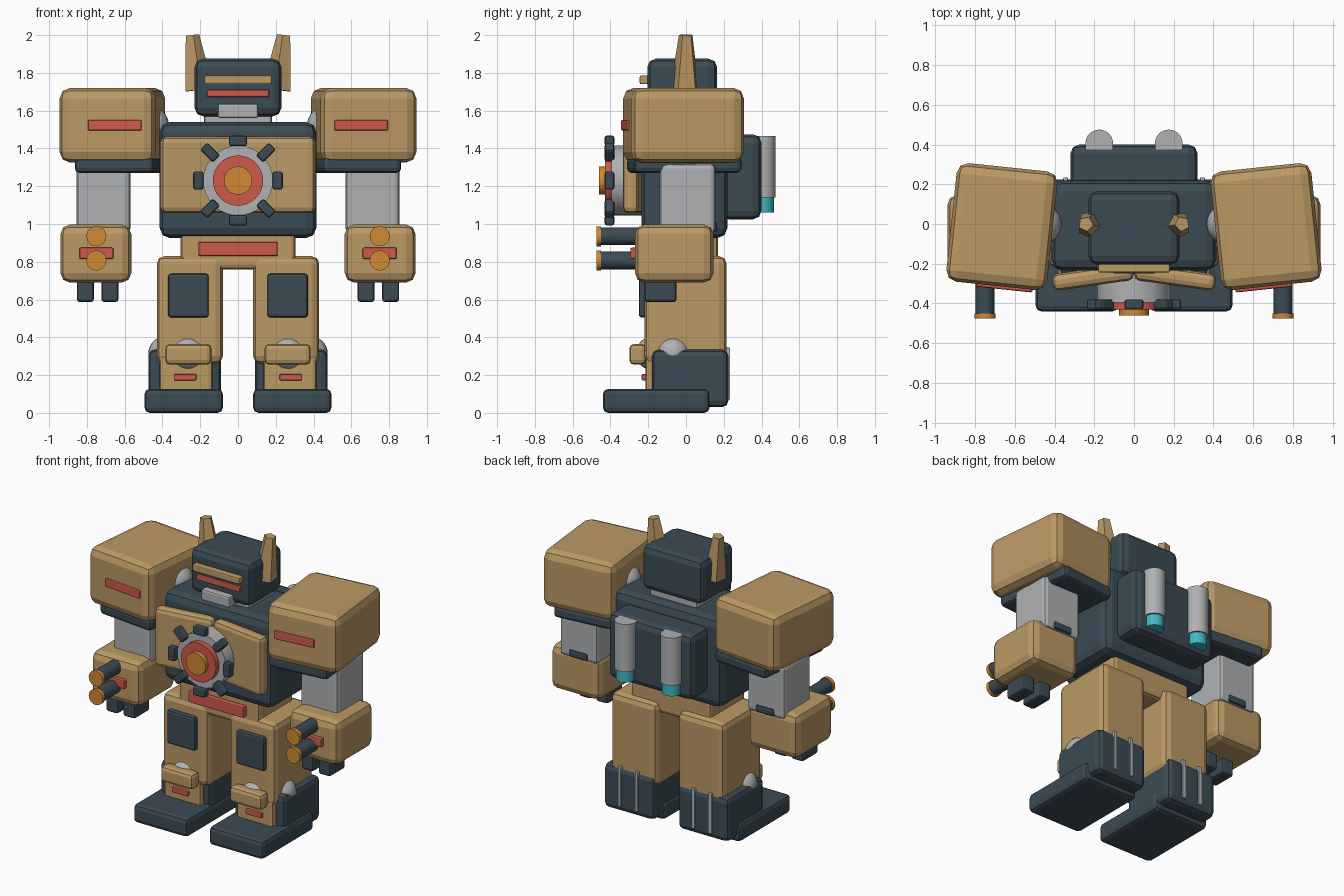
import bpy, bmesh, math
from mathutils import Matrix, Vector

cube = bpy.data.objects.get("Cube")
if cube:
    bpy.data.objects.remove(cube, do_unlink=True)


def material(name, rgb):
    m = bpy.data.materials.new(name)
    m.use_nodes = True
    m.diffuse_color = (*rgb, 1)
    m.node_tree.nodes["Principled BSDF"].inputs["Base Color"].default_value = (*rgb, 1)
    return m


TAN = material("tan armour", (0.50, 0.32, 0.13))
DARK = material("dark slate", (0.045, 0.07, 0.09))
GREY = material("light grey", (0.43, 0.44, 0.45))
RED = material("red trim", (0.62, 0.10, 0.07))
ORANGE = material("orange core", (0.63, 0.25, 0.035))
CYAN = material("cyan glow", (0.05, 0.48, 0.56))


def finish(name, bm, mat, loc, rot=(0, 0, 0), smooth=False):
    me = bpy.data.meshes.new(name)
    bm.to_mesh(me)
    bm.free()
    me.materials.append(mat)
    ob = bpy.data.objects.new(name, me)
    ob.location = loc
    ob.rotation_euler = rot
    bpy.context.collection.objects.link(ob)
    if smooth:
        bpy.ops.object.select_all(action='DESELECT')
        ob.select_set(True)
        bpy.context.view_layer.objects.active = ob
        bpy.ops.object.shade_smooth_by_angle(angle=math.radians(40))
    return ob


def box(name, mat, loc, size, bevel=0.02, rot=(0, 0, 0)):
    """Bevelled block given by its centre and full size."""
    bm = bmesh.new()
    bmesh.ops.create_cube(bm, size=1, matrix=Matrix.Diagonal((*size, 1)))
    bmesh.ops.bevel(bm, geom=bm.edges[:], offset=bevel, segments=2,
                    profile=0.5, affect='EDGES', clamp_overlap=True)
    return finish(name, bm, mat, loc, rot)


def span(name, mat, x, y, z, bevel=0.02):
    """Bevelled block given by its ranges along each axis."""
    loc = [(a + b) / 2 for a, b in (x, y, z)]
    size = [abs(b - a) for a, b in (x, y, z)]
    return box(name, mat, loc, size, bevel)


def rod(name, mat, start, end, r1, r2=None, sides=32):
    """Round or faceted rod between two points."""
    a, b = Vector(start), Vector(end)
    bm = bmesh.new()
    bmesh.ops.create_cone(bm, cap_ends=True, segments=sides, radius1=r1,
                          radius2=r1 if r2 is None else r2, depth=(b - a).length)
    rot = (b - a).to_track_quat('Z', 'Y').to_euler()
    return finish(name, bm, mat, (a + b) / 2, rot, sides > 8)


def ball(name, mat, loc, r):
    bm = bmesh.new()
    bmesh.ops.create_uvsphere(bm, u_segments=24, v_segments=14, radius=r)
    return finish(name, bm, mat, loc, smooth=True)


def centred(half):
    return (-half, half)


# Head
span("head", DARK, centred(0.23), (-0.205, 0.165), (1.57, 1.875), 0.045)
span("brow", TAN, centred(0.18), (-0.245, -0.18), (1.74, 1.785), 0.008)
span("visor", RED, centred(0.165), (-0.22, -0.18), (1.672, 1.71), 0.008)
span("chin", GREY, centred(0.107), (-0.25, -0.12), (1.56, 1.637), 0.012)
span("neck", GREY, centred(0.18), centred(0.14), (1.48, 1.61), 0.015)

# Torso and pelvis
span("torso", DARK, centred(0.415), (-0.235, 0.22), (0.925, 1.54), 0.055)
span("pelvis", TAN, centred(0.305), (-0.21, 0.17), (0.76, 0.96), 0.025)
span("belt_plate", RED, centred(0.21), (-0.245, -0.19), (0.83, 0.905), 0.008)

# Chest core with its ring of lugs
CORE = 1.23
for name, mat, front, radius in (("core_ring", GREY, -0.395, 0.185),
                                 ("core_band", RED, -0.43, 0.133),
                                 ("core_centre", ORANGE, -0.46, 0.075)):
    rod(name, mat, (0, -0.22, CORE), (0, front, CORE), radius)
for i in range(8):
    a = i * math.pi / 4
    long_x = 0.055 if i % 4 == 0 else 0.095
    size = (long_x, 0.052, 0.15 - long_x) if i % 2 == 0 else (0.095, 0.052, 0.055)
    box(f"core_lug_{i + 1}", DARK,
        (0.21 * math.cos(a), -0.405, CORE + 0.21 * math.sin(a)), size, 0.012,
        (0, 0 if i % 2 == 0 else -a, 0))

# Backpack
span("backpack", DARK, centred(0.32), (0.18, 0.40), (1.025, 1.475), 0.045)

for s, side in ((1, "left"), (-1, "right")):
    def xs(inner, outer):
        return (s * inner, s * outer)

    # Ear, chest plate and thruster
    rod(f"{side}_ear", TAN, (s * 0.208, -0.005, 1.71), (s * 0.243, 0, 2.0),
        0.08, 0.038, sides=5)
    box(f"{side}_chest_plate", TAN, (s * 0.207, -0.267, 1.26), (0.41, 0.085, 0.405),
        0.03, (0, 0, -s * math.radians(8)))
    rod(f"{side}_thruster", GREY, (s * 0.175, 0.405, 1.14), (s * 0.175, 0.405, 1.467), 0.07)
    rod(f"{side}_thruster_glow", CYAN, (s * 0.175, 0.405, 1.062),
        (s * 0.175, 0.405, 1.16), 0.06)

    # Shoulder
    turn = (0, 0, s * math.radians(6))
    ball(f"{side}_shoulder_joint", GREY, (s * 0.47, 0, 1.52), 0.105)
    box(f"{side}_shoulder_pad", TAN, (s * 0.665, -0.013, 1.523),
        (0.51, 0.60, 0.395), 0.055, turn)
    box(f"{side}_shoulder_stripe", RED, (s * 0.652, -0.315, 1.523),
        (0.285, 0.03, 0.057), 0.008, turn)
    box(f"{side}_shoulder_skirt", DARK, (s * 0.628, -0.01, 1.313),
        (0.42, 0.57, 0.085), 0.025, turn)

    # Arm
    span(f"{side}_upper_arm", GREY, xs(0.57, 0.855), (-0.14, 0.155), (0.95, 1.32), 0.025)
    span(f"{side}_elbow", DARK, xs(0.64, 0.78), (0.08, 0.165), (0.96, 1.01), 0.012)
    span(f"{side}_forearm", TAN, xs(0.565, 0.94), (-0.27, 0.145), (0.69, 0.997), 0.05)
    span(f"{side}_forearm_stripe", RED, xs(0.66, 0.84), (-0.295, -0.25), (0.815, 0.875), 0.008)
    for i, z in enumerate((0.935, 0.807)):
        rod(f"{side}_barrel_{i + 1}", DARK, (s * 0.75, -0.2, z), (s * 0.75, -0.46, z), 0.047)
        rod(f"{side}_muzzle_{i + 1}", ORANGE, (s * 0.75, -0.45, z), (s * 0.75, -0.475, z), 0.053)
    for i, x in enumerate((0.678, 0.808)):
        span(f"{side}_finger_{i + 1}", DARK, xs(x - 0.045, x + 0.045),
             (-0.22, -0.05), (0.587, 0.73), 0.015)

    # Leg
    span(f"{side}_leg", TAN, xs(0.08, 0.43), (-0.22, 0.215), (0.26, 0.83), 0.04)
    span(f"{side}_shin", TAN, xs(0.135, 0.415), (-0.215, 0.15), (0.1, 0.32), 0.02)
    span(f"{side}_thigh_panel", DARK, xs(0.155, 0.37), (-0.25, -0.2), (0.505, 0.737), 0.015)
    ball(f"{side}_knee_joint", GREY, (s * 0.265, -0.175, 0.315), 0.09)
    span(f"{side}_knee_cap", TAN, xs(0.14, 0.385), (-0.30, -0.21), (0.255, 0.365), 0.025)
    span(f"{side}_shin_stripe", RED, xs(0.22, 0.34), (-0.235, -0.2), (0.172, 0.206), 0.006)
    ball(f"{side}_ankle_joint", GREY, (s * 0.385, -0.07, 0.315), 0.09)

    # Boot
    span(f"{side}_boot_cuff", DARK, xs(0.09, 0.475), (-0.18, 0.225), (0.03, 0.335), 0.035)
    for i, x in enumerate((0.215, 0.345)):
        span(f"{side}_heel_strip_{i + 1}", GREY, xs(x - 0.012, x + 0.012),
             (0.2, 0.234), (0.07, 0.345), 0.004)
    span(f"{side}_foot", DARK, xs(0.08, 0.495), (-0.44, 0.125), (0, 0.127), 0.028)
